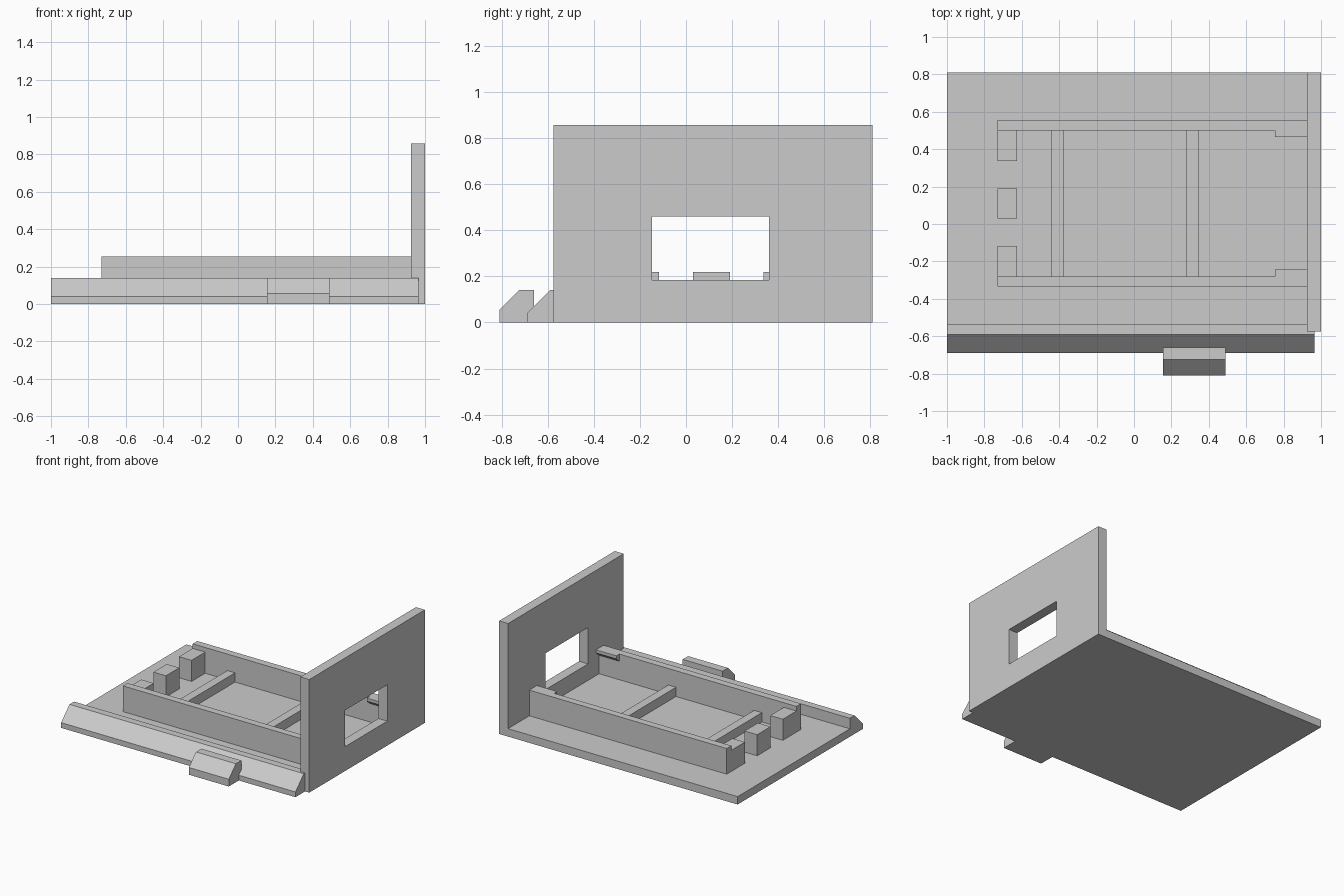
import bpy
import bmesh

cube = bpy.data.objects.get("Cube")
if cube:
    bpy.data.objects.remove(cube, do_unlink=True)

grey = bpy.data.materials.new("plain grey")
grey.use_nodes = True
GREY = (0.6, 0.6, 0.6, 1)
grey.diffuse_color = GREY
grey.node_tree.nodes["Principled BSDF"].inputs["Base Color"].default_value = GREY


def extrude(name, profile, x0, x1):
    """Sweep a (y, z) profile along x."""
    bm = bmesh.new()
    face = bm.faces.new([bm.verts.new((x0, y, z)) for y, z in profile])
    swept = bmesh.ops.extrude_face_region(bm, geom=[face])["geom"]
    moved = [v for v in swept if isinstance(v, bmesh.types.BMVert)]
    bmesh.ops.translate(bm, verts=moved, vec=(x1 - x0, 0, 0))
    bmesh.ops.recalc_face_normals(bm, faces=bm.faces)
    mesh = bpy.data.meshes.new(name)
    bm.to_mesh(mesh)
    bm.free()
    mesh.materials.append(grey)
    obj = bpy.data.objects.new(name, mesh)
    bpy.context.collection.objects.link(obj)
    return obj


def box(name, x0, x1, y0, y1, z0, z1):
    return extrude(name, [(y0, z0), (y1, z0), (y1, z1), (y0, z1)], x0, x1)


FLOOR = 0.06        # top of the base plate
WALL_X = 0.925      # inner face of the end wall
RAIL_TOP = 0.255
MID_Y = 0.11        # symmetry line of the tray

# Base plate with the bevelled front lip in one profile
extrude("base_plate", [(-0.69, 0), (-0.69, 0.04), (-0.59, 0.14), (-0.535, 0.14),
                       (-0.535, FLOOR), (0.81, FLOOR), (0.81, 0)], -1, WALL_X)
extrude("front_lip_end", [(-0.69, 0), (-0.69, 0.04), (-0.59, 0.14),
                          (-0.575, 0.14), (-0.575, 0)], WALL_X, 0.965)

# Latch on the front lip
extrude("front_latch", [(-0.81, 0), (-0.81, 0.055), (-0.725, 0.14), (-0.66, 0.14),
                        (-0.66, 0.07), (-0.69, 0.04), (-0.69, 0)], 0.155, 0.49)

# End wall with its window cut through
wall = box("end_wall", WALL_X, 1, -0.575, 0.81, 0, 0.857)
cutter = box("window_cutter", 0.8, 1.1, -0.148, 0.36, 0.185, 0.46)
cutter.hide_render = True
cut = wall.modifiers.new("window", "BOOLEAN")
cut.operation = "DIFFERENCE"
cut.solver = "EXACT"
cut.object = cutter
bpy.context.view_layer.objects.active = wall
bpy.ops.object.modifier_apply(modifier=cut.name)
bpy.data.objects.remove(cutter, do_unlink=True)

# Side rails, each with a corner post and an overhanging clip
for side, s in (("back", 1), ("front", -1)):
    inner, outer = MID_Y + s * 0.39, MID_Y + s * 0.445
    box(side + "_rail", -0.73, WALL_X, inner, outer, FLOOR, RAIL_TOP)
    box(side + "_corner_post", -0.73, -0.625, MID_Y + s * 0.227, inner, FLOOR, 0.22)
    lip = inner - s * 0.036
    extrude(side + "_clip", [(inner, 0.2), (lip, 0.232), (lip, RAIL_TOP),
                             (inner, RAIL_TOP)], 0.755, WALL_X)

box("middle_post", -0.73, -0.625, 0.03, 0.19, FLOOR, 0.22)

# Cross bars on the tray floor
for name, x in (("left", 0.28), ("right", -0.44)):
    box(name + "_cross_bar", x, x + 0.065, MID_Y - 0.39, MID_Y + 0.39, FLOOR, 0.13)
